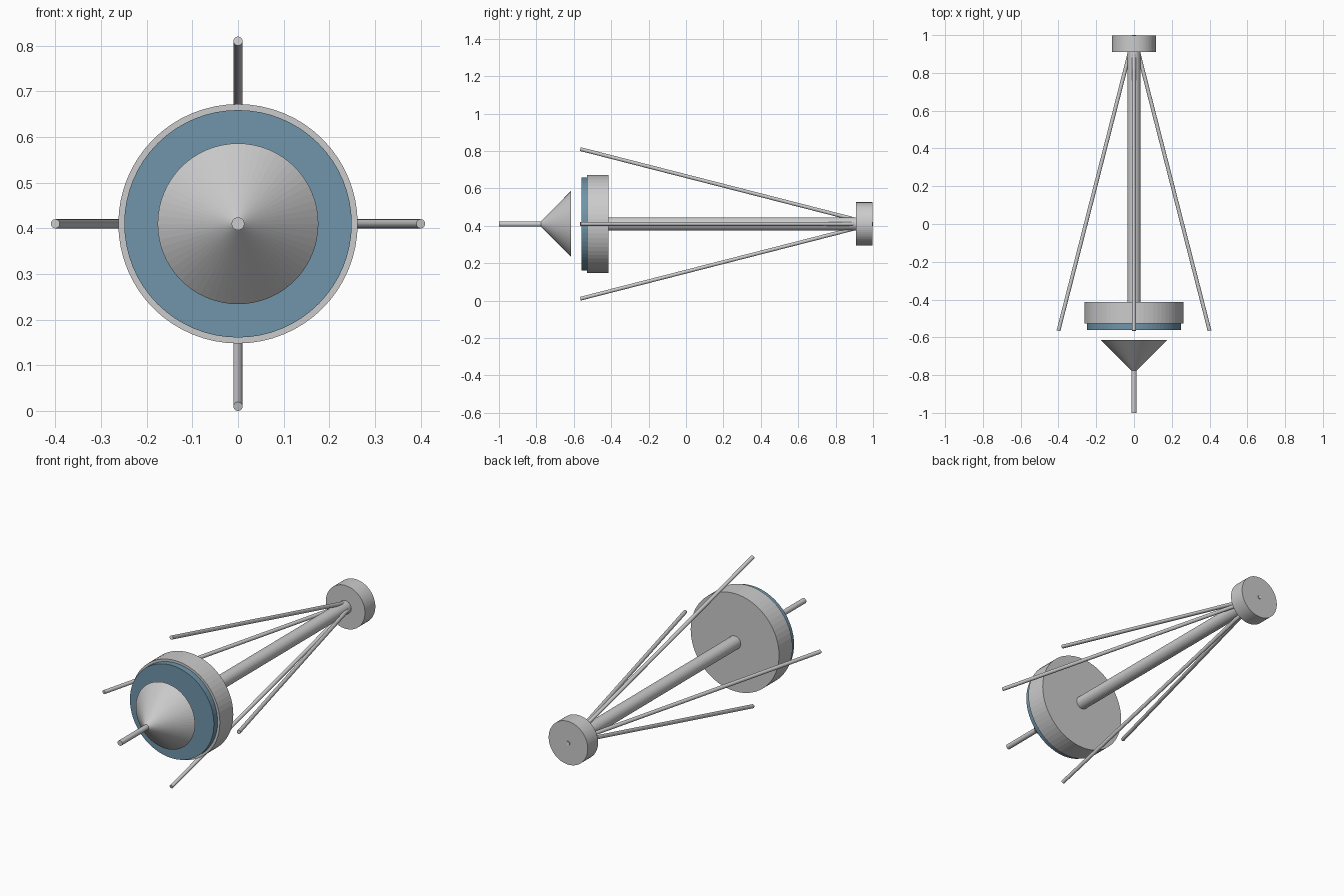
import bpy, math
from mathutils import Vector

if "Cube" in bpy.data.objects:
    bpy.data.objects.remove(bpy.data.objects["Cube"])

AXIS_Z = 0.41  # height of the long centre axis


def tube(name, start, end, r1, r2=None, sides=64):
    """Closed cylinder or cone running from start (r1) to end (r2)."""
    a, b = Vector(start), Vector(end)
    d = b - a
    r2 = r1 if r2 is None else r2
    bpy.ops.mesh.primitive_cone_add(
        vertices=sides, radius1=r1, radius2=r2, depth=d.length,
        location=(a + b) / 2, rotation=d.to_track_quat('Z', 'Y').to_euler())
    ob = bpy.context.object
    ob.name = name
    return ob


def axial(name, y0, y1, r1, r2=None, sides=64):
    return tube(name, (0, y0, AXIS_Z), (0, y1, AXIS_Z), r1, r2, sides)


# Front probe and cone
axial("front_probe", -1.0, -0.70, 0.014, sides=32)
axial("front_cone", -0.615, -0.79, 0.176, 0.0)

# Main drum with blue front disc
axial("main_drum", -0.528, -0.414, 0.262)
disc = axial("blue_disc", -0.56, -0.50, 0.249)
blue = bpy.data.materials.new("blue")
blue.diffuse_color = (0.16, 0.30, 0.40, 1)
blue.use_nodes = True
blue.node_tree.nodes["Principled BSDF"].inputs["Base Color"].default_value = blue.diffuse_color
disc.data.materials.append(blue)

# Central shaft and rear cap
axial("central_shaft", -0.45, 0.95, 0.035, sides=32)
axial("rear_cap", 0.91, 0.998, 0.116)

# Four struts fanning forward from the centre of the rear cap
for i in range(4):
    t = i * math.pi / 2
    front = (0.4 * math.cos(t), -0.565, AXIS_Z + 0.4 * math.sin(t))
    tube(f"strut_{i + 1}", front, (0, 0.998, AXIS_Z), 0.01, sides=32)
